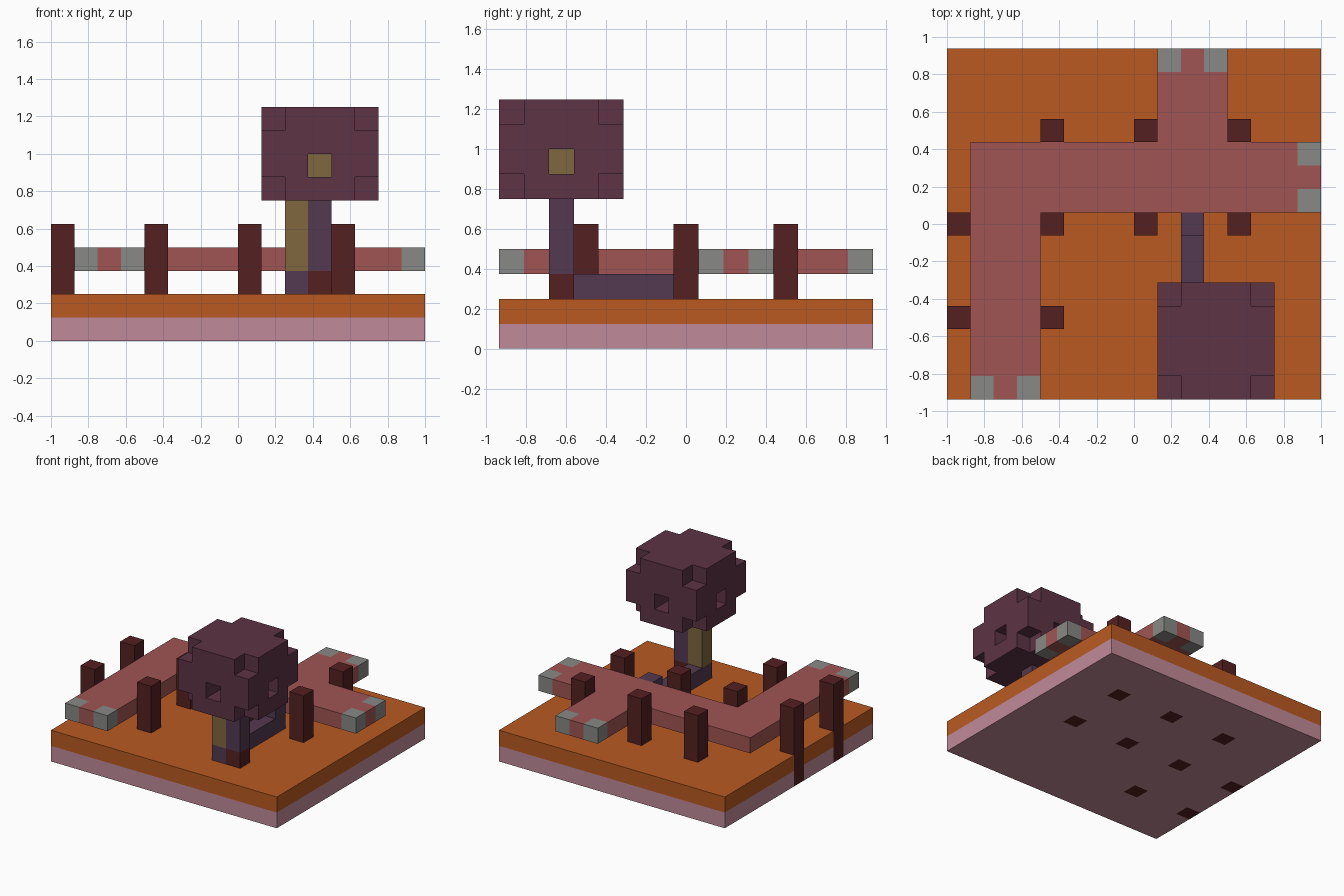
import bpy, bmesh
from mathutils import Vector
from itertools import product

cube = bpy.data.objects.get("Cube")
if cube:
    bpy.data.objects.remove(cube, do_unlink=True)

U = 0.125                             # block size
ORIGIN = Vector((-1, -0.9375, 0))     # corner of the block grid


def material(name, hex_code):
    """Flat colour given as an sRGB hex string."""
    channels = [int(hex_code[n:n + 2], 16) / 255 for n in (0, 2, 4)]
    linear = [c / 12.92 if c < 0.04045 else ((c + 0.055) / 1.055) ** 2.4 for c in channels]
    mat = bpy.data.materials.new(name)
    mat.use_nodes = True
    mat.diffuse_color = (*linear, 1)
    bsdf = next(n for n in mat.node_tree.nodes if n.type == 'BSDF_PRINCIPLED')
    bsdf.inputs["Base Color"].default_value = (*linear, 1)
    bsdf.inputs["Roughness"].default_value = 0.9
    return mat


def box(i, j, k):
    """Set of grid cells in the half-open ranges i, j, k."""
    return set(product(range(*i), range(*j), range(*k)))


def build(name, cells, mat):
    """Closed block shape: outer faces of the cells, merged into flat panels."""
    bm = bmesh.new()
    for cell in cells:
        for axis, side in product(range(3), (0, 1)):
            step = [0, 0, 0]
            step[axis] = 2 * side - 1
            if tuple(c + s for c, s in zip(cell, step)) in cells:
                continue
            a, b = (axis + 1) % 3, (axis + 2) % 3
            loop = [(0, 0), (1, 0), (1, 1), (0, 1)]
            verts = []
            for u, v in (loop if side else reversed(loop)):
                p = Vector(cell)
                p[axis] += side
                p[a] += u
                p[b] += v
                verts.append(bm.verts.new(ORIGIN + p * U))
            bm.faces.new(verts)
    bmesh.ops.remove_doubles(bm, verts=bm.verts, dist=0.001)
    # triangulating first keeps panels with holes valid
    bmesh.ops.triangulate(bm, faces=bm.faces)
    mesh = bpy.data.meshes.new(name)
    bm.to_mesh(mesh)
    bm.free()
    mesh.materials.append(mat)
    obj = bpy.data.objects.new(name, mesh)
    bpy.context.collection.objects.link(obj)
    return obj


pink = material("pink stone", "C08A98")
orange = material("orange ground", "BA5A22")
red = material("walkway red", "A05553")
grey = material("grey stone", "888886")
brown = material("dark brown wood", "552021")
plum = material("plum leaves", "5D3344")
purple = material("purple root", "533850")
tan = material("tan wood", "80673F")

# Posts: pass through the whole base
post_spots = [(0, 3), (4, 3)] + [(i, 7) for i in (0, 4, 8, 12)] + [(i, 11) for i in (4, 8, 12)]
posts = set()
for n, (i, j) in enumerate(post_spots):
    post = box((i, i + 1), (j, j + 1), (0, 5))
    posts |= post
    build(f"post_{n + 1}", post, brown)

# Base slabs, with openings for the posts
build("base_lower", box((0, 16), (0, 15), (0, 1)) - posts, pink)
build("base_ground", box((0, 16), (0, 15), (1, 2)) - posts, orange)

# Raised walkway with grey stones at its three ends
stones = {(1, 0, 3), (3, 0, 3), (9, 14, 3), (11, 14, 3), (15, 8, 3), (15, 10, 3)}
walkway = (box((1, 4), (0, 11), (3, 4)) | box((1, 16), (8, 11), (3, 4))
           | box((9, 12), (11, 15), (3, 4)))
build("walkway", walkway - stones, red)
for n, cell in enumerate(sorted(stones)):
    build(f"end_stone_{n + 1}", {cell}, grey)

# Tree trunk and root
build("trunk_tan", box((10, 11), (2, 3), (3, 6)), tan)
build("trunk_purple", box((11, 12), (2, 3), (3, 6)), purple)
build("trunk_foot", {(11, 2, 2)}, brown)
build("root", box((10, 11), (2, 8), (2, 3)) | {(10, 7, 3)}, purple)

# Tree crown: cut corners, hollows through to a tan core
corners = set(product((9, 13), (0, 4), (6, 9)))
hollows = box((9, 14), (2, 3), (7, 8)) | box((11, 12), (0, 5), (7, 8))
build("crown", box((9, 14), (0, 5), (6, 10)) - corners - hollows, plum)
build("crown_core", {(11, 2, 7)}, tan)
